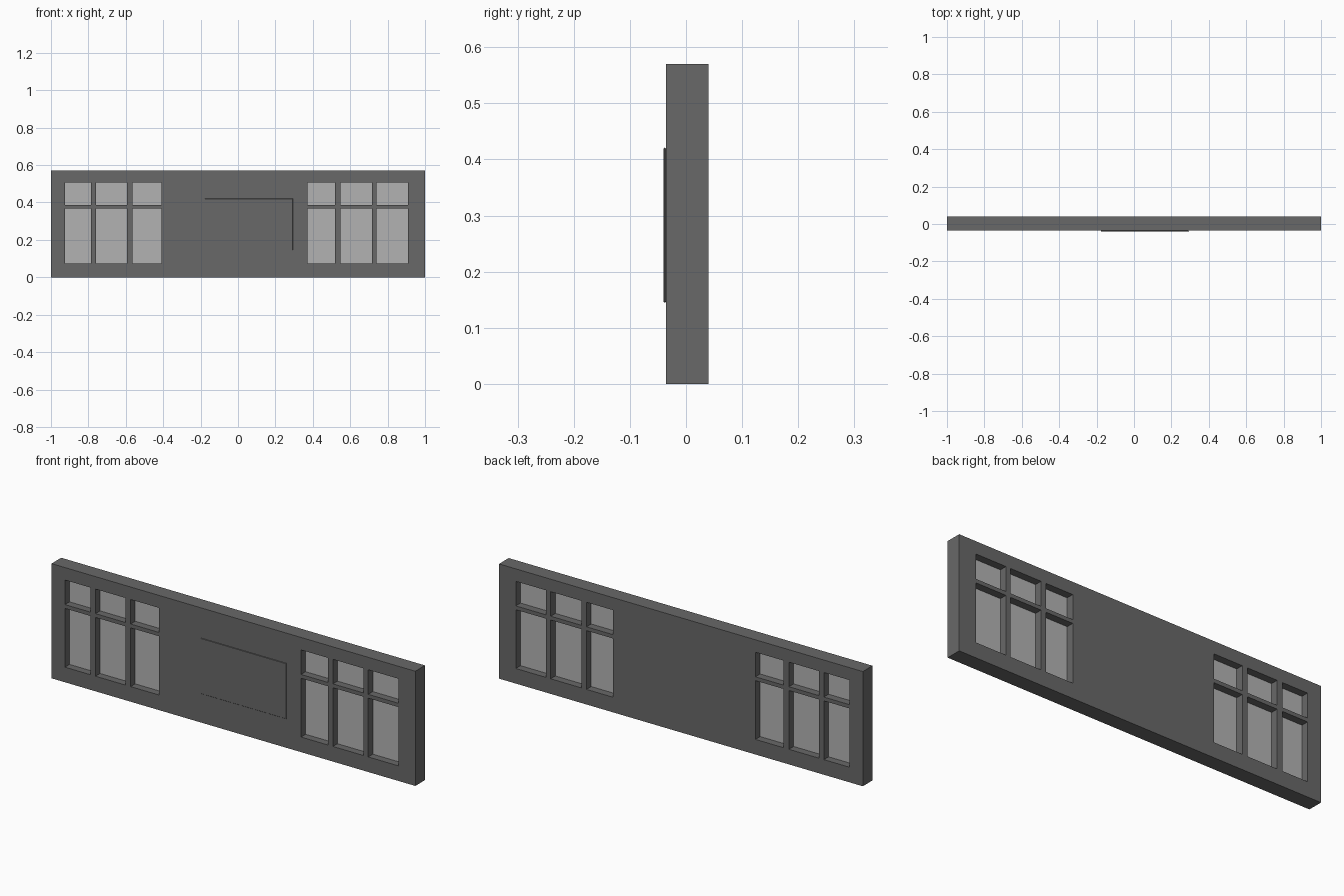
import bpy, bmesh

if "Cube" in bpy.data.objects:
    bpy.data.objects.remove(bpy.data.objects["Cube"])

Y_FRONT, Y_BACK = -0.036, 0.04
HEIGHT = 0.57
COLUMNS = [(-0.926, -0.786), (-0.758, -0.594), (-0.565, -0.41),
           (0.372, 0.519), (0.547, 0.716), (0.741, 0.908)]
ROWS = [(0.075, 0.367), (0.386, 0.508)]


def material(name, grey):
    mat = bpy.data.materials.new(name)
    mat.diffuse_color = (grey, grey, grey, 1)
    mat.use_nodes = True
    mat.node_tree.nodes["Principled BSDF"].inputs["Base Color"].default_value = mat.diffuse_color
    return mat


def add_object(name, bm, mat):
    bmesh.ops.recalc_face_normals(bm, faces=bm.faces[:])
    mesh = bpy.data.meshes.new(name)
    bm.to_mesh(mesh)
    bm.free()
    mesh.materials.append(mat)
    obj = bpy.data.objects.new(name, mesh)
    bpy.context.collection.objects.link(obj)
    return obj


def box(name, x, y, z, mat):
    bm = bmesh.new()
    bmesh.ops.create_cube(bm, size=1)
    for v in bm.verts:
        v.co = [lo + (c + 0.5) * (hi - lo) for c, (lo, hi) in zip(v.co, (x, y, z))]
    return add_object(name, bm, mat)


dark = material("dark_grey", 0.14)
light = material("light_grey", 0.45)

# Wall: a grid of faces with the window cells left open, extruded to depth
xs = [-1] + [x for c in COLUMNS for x in c] + [1]
zs = [0] + [z for r in ROWS for z in r] + [HEIGHT]
bm = bmesh.new()
grid = [[bm.verts.new((x, Y_FRONT, z)) for z in zs] for x in xs]
for i in range(len(xs) - 1):
    for j in range(len(zs) - 1):
        if i % 2 and j % 2:
            continue
        bm.faces.new((grid[i][j], grid[i + 1][j], grid[i + 1][j + 1], grid[i][j + 1]))
ext = bmesh.ops.extrude_face_region(bm, geom=bm.faces[:], use_keep_orig=True)
for g in ext["geom"]:
    if isinstance(g, bmesh.types.BMVert):
        g.co.y = Y_BACK
add_object("wall", bm, dark)

# Thin glass panes halfway through each opening
for i, col in enumerate(COLUMNS):
    for j, row in enumerate(ROWS):
        box(f"window_pane_{i + 1}_{j + 1}", col, (0.0, 0.003), row, light)

# Shallow raised sign board on the front, with tapered edges
board = box("sign_board", (-0.177, 0.294), (-0.04, Y_FRONT), (0.145, 0.421), dark)
bevel = board.modifiers.new("edge", "BEVEL")
bevel.width = 0.0015
bevel.segments = 1
